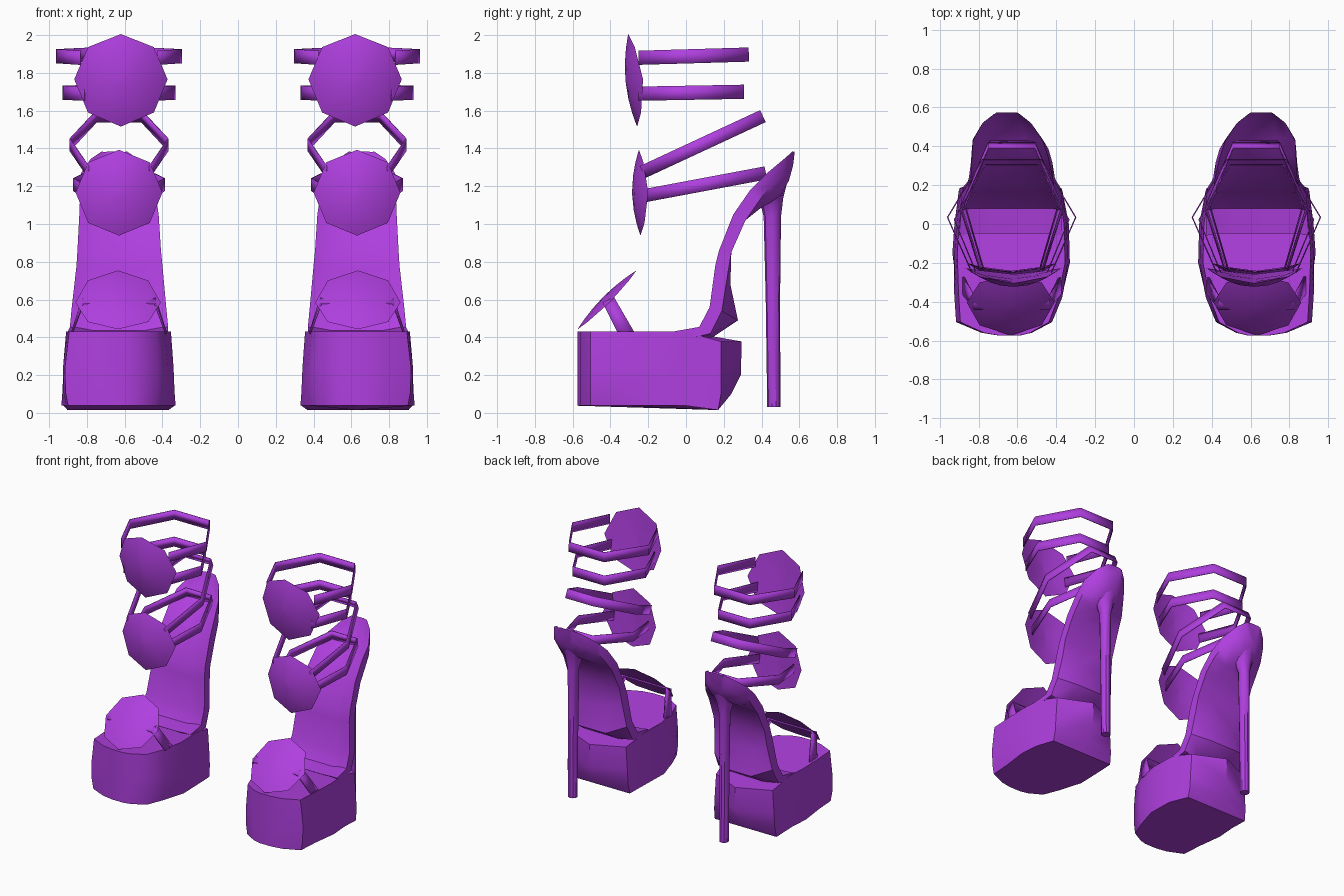
import bpy, bmesh, math
from mathutils import Vector, Matrix

cube = bpy.data.objects.get("Cube")
if cube:
    bpy.data.objects.remove(cube, do_unlink=True)

purple = bpy.data.materials.new("vivid purple")
purple.use_nodes = True
purple.diffuse_color = (0.43, 0.05, 0.74, 1)
purple.node_tree.nodes["Principled BSDF"].inputs["Base Color"].default_value = (0.43, 0.05, 0.74, 1)

CX = 0.63  # centre line of the left shoe


def finish(name, bm, thickness=0.0, angle=35):
    """Turn a bmesh into a left-shoe part, mirrored to make the right shoe."""
    bmesh.ops.recalc_face_normals(bm, faces=bm.faces)
    mesh = bpy.data.meshes.new(name)
    bm.to_mesh(mesh)
    bm.free()
    mesh.materials.append(purple)
    ob = bpy.data.objects.new(name, mesh)
    bpy.context.collection.objects.link(ob)
    bpy.ops.object.select_all(action='DESELECT')
    ob.select_set(True)
    bpy.context.view_layer.objects.active = ob
    bpy.ops.object.shade_smooth_by_angle(angle=math.radians(angle))
    if thickness:
        solid = ob.modifiers.new("Thickness", 'SOLIDIFY')
        solid.thickness = thickness
        solid.offset = 0
    mirror = ob.modifiers.new("Pair", 'MIRROR')
    mirror.use_mirror_merge = False


def loft(rings, closed=True, caps=True):
    """Skin a list of rings that share the same point count."""
    bm = bmesh.new()
    rows = [[bm.verts.new(p) for p in ring] for ring in rings]
    n = len(rows[0])
    for a, b in zip(rows, rows[1:]):
        for i in range(n if closed else n - 1):
            j = (i + 1) % n
            bm.faces.new((a[i], a[j], b[j], b[i]))
    if caps:
        bm.faces.new(rows[0])
        bm.faces.new(rows[-1])
    return bm


# Platform: one plan outline, lofted from the sole to the footbed
plan = [(.43, -.505), (.53, -.56), (.59, -.575), (.69, -.575), (.78, -.56),
        (.905, -.505), (.915, -.35), (.91, -.15), (.90, 0), (.88, .185),
        (.63, .295), (.39, .185), (.36, 0), (.355, -.2), (.38, -.38)]


def platform_ring(widen, toe, y_max, z_front, z_back):
    ring = []
    for x, y in plan:
        side = toe if y < -.3 else widen
        z = z_back if y > 0.1 else z_front
        ring.append((CX + (x - CX) * side, min(y, y_max), z))
    return ring


finish("platform", loft([platform_ring(1.09, .98, .17, .038, .015),
                         platform_ring(1.07, 1.03, .24, .11, .10),
                         platform_ring(1.05, 1.04, .29, .24, .20),
                         platform_ring(1.0, .96, .30, .43, .378)]), angle=40)

# Arch and heel cup: front edge (y, z), back edge (y, z), middle of the
# back (y, z), x range, and how far the footbed dips between the edges
arch = [((-.06, .432), (.0, .39), (.0, .39), .37, .90, .01),
        ((.07, .455), (.13, .42), (.14, .40), .37, .89, .02),
        ((.125, .56), (.19, .54), (.275, .49), .38, .88, .03),
        ((.155, .78), (.22, .73), (.235, .68), .40, .855, .02),
        ((.175, .86), (.24, .85), (.24, .85), .408, .85, .02),
        ((.25, 1.05), (.315, 1.02), (.315, 1.02), .42, .84, .03),
        ((.34, 1.18), (.385, 1.12), (.39, 1.08), .44, .835, .05),
        ((.43, 1.27), (.435, 1.19), (.44, 1.11), .47, .83, .07),
        ((.52, 1.345), (.52, 1.25), (.50, 1.15), .53, .78, .06),
        ((.565, 1.385), (.567, 1.31), (.545, 1.23), .59, .72, 0)]
rings = []
for (fy, fz), (by, bz), (cy, cz), x0, x1, dip in arch:
    w = x1 - x0
    inner0, inner1 = x0 + .1 * w, x1 - .1 * w
    low0, low1 = x0 + .25 * w, x1 - .25 * w
    rings.append([(x0, fy, fz), (inner0, fy + .01, fz - .005),
                  (low0, fy + .01, fz - dip), (low1, fy + .01, fz - dip),
                  (inner1, fy + .01, fz - .005), (x1, fy, fz),
                  (x1, by, bz), (low1, cy, cz), (low0, cy, cz), (x0, by, bz)])
finish("arch_and_heel_cup", loft(rings), angle=40)

# Heel post: slim column flaring into the underside of the cup
# each ring: centre y, centre z, half width, half depth, rise per unit of y
post = [(.465, .03, .035, .035, 0), (.46, .6, .038, .038, 0),
        (.457, 1.04, .042, .046, 0), (.455, 1.12, .065, .06, .3),
        (.465, 1.18, .10, .075, .8), (.475, 1.22, .12, .075, .8)]
rings = []
for cy, cz, rx, ry, rise in post:
    ring = []
    for i in range(10):
        a = 2 * math.pi * i / 10 + math.pi / 2
        dy = ry * math.sin(a)
        ring.append((.655 + rx * math.cos(a), cy + dy, cz + rise * dy))
    rings.append(ring)
finish("heel_post", loft(rings))


# Ornamental discs: octagonal lenses bowed around the foot, thin at the rim
def disc(name, centre, rx, rz, tilt, bow, dome):
    rot = Matrix.Rotation(tilt, 3, 'X')
    front = [(s, dome * s * s) for s in (.05, .4, .7, .9, 1)]
    back = [(s, dome) for s in (.6, .05)]
    rings = []
    for s, depth in front + back:
        ring = []
        for i in range(8):
            a = math.pi / 2 + i * math.pi / 4
            u, v = s * math.cos(a), s * math.sin(a)
            local = Vector((rx * u, bow * u * u + depth, rz * v))
            ring.append(Vector(centre) + rot @ local)
        rings.append(ring)
    finish(name, loft(rings), angle=40)


disc("upper_ankle_disc", (.62, -.32, 1.757), .247, .246, math.radians(5.5), .055, .038)
disc("lower_ankle_disc", (.63, -.285, 1.165), .23, .227, math.radians(1), .045, .04)
disc("toe_disc", (.635, -.436, .616), .226, .22, math.radians(-45), .02, .025)


# Ankle straps: thin bands around a faceted loop
def strap(name, width, y0, y1, z0, z1, height):
    half = [(.62, 0), (1, .49), (.46, 1)]
    loop = half + [(-u, t) for u, t in reversed(half)]
    run = Vector((y1 - y0, z1 - z0)).normalized()
    lower, upper = [], []
    for u, t in loop:
        x, y, z = CX + width * u, y0 + (y1 - y0) * t, z0 + (z1 - z0) * t
        dy, dz = -run.y * height / 2, run.x * height / 2
        lower.append((x, y - dy, z - dz))
        upper.append((x, y + dy, z + dz))
    finish(name, loft([lower, upper], closed=False, caps=False), 0.006, 20)


strap("top_strap", .33, -.25, .33, 1.88, 1.897, .075)
strap("second_strap", .295, -.25, .305, 1.69, 1.70, .075)
strap("slanted_strap", .26, -.23, .405, 1.275, 1.57, .07)
strap("heel_strap", .24, -.22, .42, 1.15, 1.27, .07)

# Toe band: rises from both sides of the platform and passes under the disc
side = [(.25, -.36, -.27, .42), (.19, -.44, -.38, .58)]
path = side + [(-x, a, b, z) for x, a, b, z in reversed(side)]
front = [(CX + x, a, z) for x, a, b, z in path]
back = [(CX + x, b, z + (.03 if z > .5 else 0)) for x, a, b, z in path]
finish("toe_band", loft([front, back], closed=False, caps=False), 0.012)
